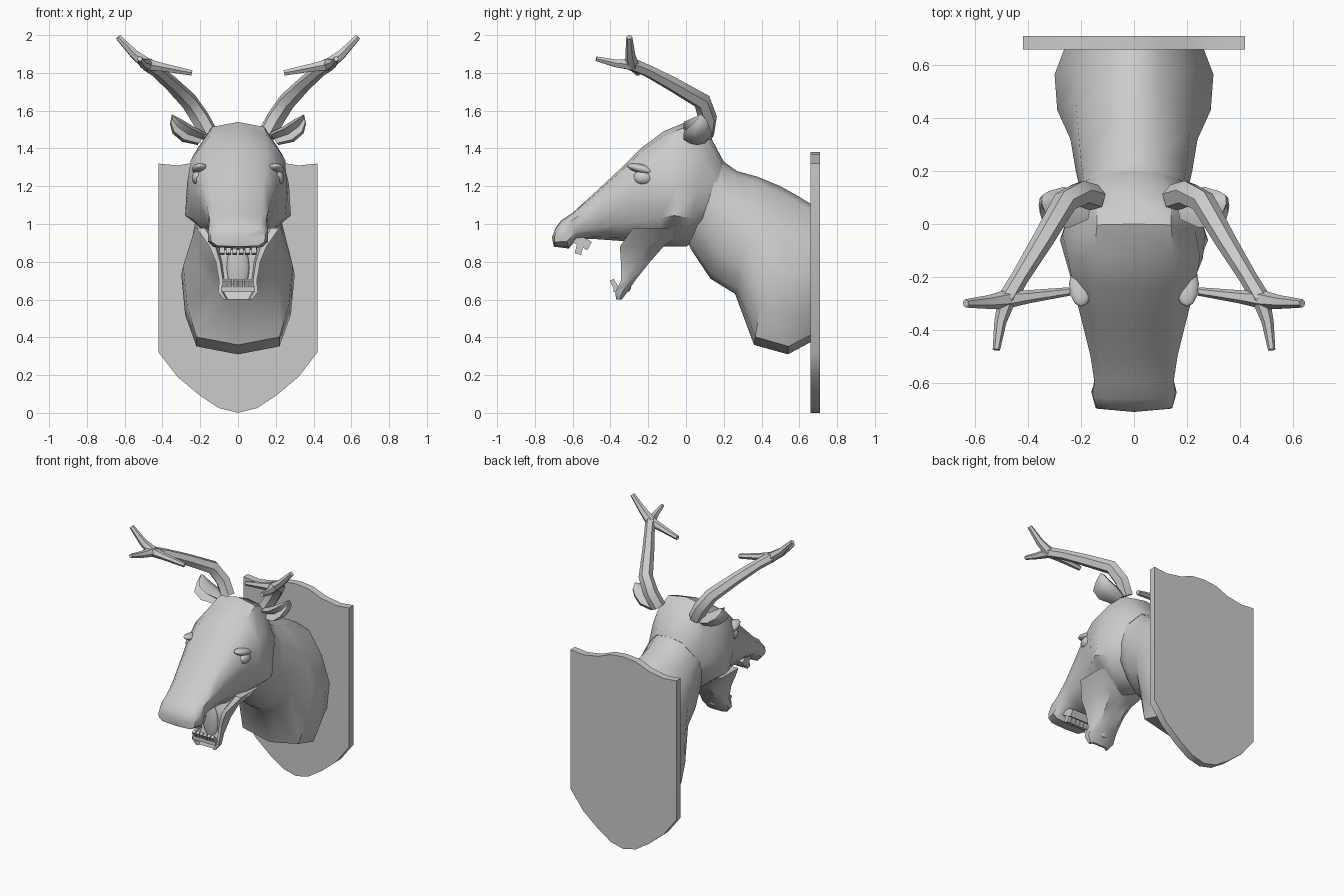
import bpy, bmesh, math
from mathutils import Vector

if "Cube" in bpy.data.objects:
    bpy.data.objects.remove(bpy.data.objects["Cube"])


def loft(name, rings, tip=None):
    """Skin a list of closed rings, capping both ends."""
    bm = bmesh.new()
    vr = [[bm.verts.new(p) for p in r] for r in rings]
    n = len(vr[0])
    for a, b in zip(vr, vr[1:]):
        for i in range(n):
            j = (i + 1) % n
            bm.faces.new((a[i], a[j], b[j], b[i]))
    bm.faces.new(vr[0])
    if tip:
        t = bm.verts.new(tip)
        for i in range(n):
            bm.faces.new((vr[-1][i], vr[-1][(i + 1) % n], t))
    else:
        bm.faces.new(vr[-1])
    bmesh.ops.recalc_face_normals(bm, faces=bm.faces)
    me = bpy.data.meshes.new(name)
    bm.to_mesh(me)
    bm.free()
    ob = bpy.data.objects.new(name, me)
    bpy.context.collection.objects.link(ob)
    return ob


def mirrored(half):
    """Close a half section (starting and ending on x = 0) across x."""
    return half + [(-x, y, z) for x, y, z in half[-2:0:-1]]


def section(ty, tz, by, bz, *w):
    """Body section from top point to bottom point with half widths between."""
    half = [(0, ty, tz)]
    for t, x in zip((.04, .25, .5, .75, .95), w):
        half.append((x, ty + (by - ty) * t, tz + (bz - tz) * t))
    return mirrored(half + [(0, by, bz)])


def ball(name, loc, scale, rot=(0, 0, 0)):
    bpy.ops.mesh.primitive_uv_sphere_add(segments=12, ring_count=8, location=loc, rotation=rot)
    ob = bpy.context.object
    ob.name, ob.scale = name, scale


def block(name, loc, scale, rot=(0, 0, 0)):
    bpy.ops.mesh.primitive_cube_add(size=1, location=loc, rotation=rot)
    ob = bpy.context.object
    ob.name, ob.scale = name, scale


# wall shield
half = [(0, 1.38), (.1, 1.37), (.2, 1.33), (.32, 1.31), (.42, 1.32), (.42, .32),
        (.32, .19), (.2, .09), (.1, .025), (0, 0)]
loft("shield_plaque", [mirrored([(x, y, z) for x, z in half]) for y in (.66, .71)])

# neck and chest
loft("neck", [section(*r) for r in [
    (.12, 1.44, .0, .92, .1, .17, .19, .16, .08),
    (.2, 1.33, .03, .86, .1, .19, .2, .17, .08),
    (.27, 1.28, .13, .71, .1, .2, .22, .19, .1),
    (.38, 1.25, .26, .63, .1, .21, .24, .22, .13),
    (.5, 1.2, .36, .36, .1, .22, .29, .27, .22),
    (.59, 1.15, .54, .31, .1, .22, .3, .28, .22),
    (.67, 1.1, .67, .38, .1, .2, .26, .24, .17)]])

# skull, cheeks and muzzle
loft("head", [section(*r) for r in [
    (.2, 1.33, .06, .92, .1, .18, .19, .17, .08),
    (.12, 1.48, .0, .88, .14, .2, .24, .25, .1),
    (.0, 1.54, -.08, .88, .14, .23, .27, .28, .11),
    (-.12, 1.49, -.14, .88, .15, .25, .26, .25, .12),
    (-.24, 1.4, -.22, .89, .15, .23, .22, .2, .12),
    (-.36, 1.28, -.34, .91, .14, .2, .195, .17, .11),
    (-.5, 1.15, -.48, .92, .13, .165, .16, .15, .1),
    (-.6, 1.06, -.58, .92, .12, .15, .15, .145, .11),
    (-.66, 1.02, -.62, .87, .12, .155, .16, .16, .13),
    (-.69, .98, -.7, .88, .11, .14, .145, .14, .11)]], tip=(0, -.71, .93))


# open lower jaw with a hollow inner side
def jaw_ring(z, f, b, w):
    d = min(.04, (b - f) * .5)
    return mirrored([(0, b, z), (w * .65, b, z), (w, f + (b - f) * .6, z), (w, f, z),
                     (w * .8, f, z), (w * .72, f + d, z), (0, f + d, z)])


loft("lower_jaw", [jaw_ring(*r) for r in [
    (.98, -.28, .02, .22), (.88, -.35, -.12, .15), (.8, -.345, -.19, .118),
    (.7, -.345, -.27, .1), (.64, -.375, -.31, .105), (.6, -.37, -.34, .075)]])
ball("tongue", (0, -.31, .77), (.06, .025, .13), (.05, 0, 0))
block("lower_gum", (0, -.36, .655), (.18, .05, .03))

# teeth
block("upper_gum", (0, -.55, .905), (.2, .09, .05), (-.5, 0, 0))
for i in range(6):
    x = (i - 2.5) * .034
    block("upper_tooth", (x, -.565, .87), (.026, .035, .06), (-.25, 0, 0))
    block("lower_tooth", (x * .85, -.38, .68), (.022, .025, .055), (.5, 0, 0))

for s, side in ((1, "right"), (-1, "left")):
    # eye with brow
    ball("eye_" + side, (s * .205, -.225, 1.245), (.04, .055, .04))
    ball("brow_" + side, (s * .2, -.23, 1.29), (.045, .085, .025), (-.25, 0, 0))

    # cupped ear
    rings = []
    for x, y, z, a, b in [(.19, .06, 1.45, .06, .04), (.265, .05, 1.475, .09, .05),
                          (.32, .045, 1.515, .08, .045), (.345, .07, 1.55, .04, .025)]:
        ring = []
        for k in range(8):
            t = k * math.pi / 4
            c = math.cos(t) * (.2 if k == 4 else 1)
            u = math.sin(t) * b
            ring.append((s * (x - .6 * u), y + a * c, z + .8 * u))
        rings.append(ring)
    loft("ear_" + side, rings, tip=(s * .35, .08, 1.58))

    # antler: main beam and three tines
    cu = bpy.data.curves.new("antler", 'CURVE')
    cu.dimensions, cu.bevel_depth, cu.bevel_resolution, cu.use_fill_caps = '3D', 1, 1, True
    fork = (.48, -.285, 1.845)
    for path in [
        [(.15, .1, 1.47, .05), (.2, .115, 1.56, .05), (.26, .085, 1.65, .047),
         (.35, -.07, 1.74, .04), (.43, -.2, 1.81, .034), (*fork, .036)],
        [(*fork, .036), (.55, -.295, 1.9, .026), (.635, -.3, 1.99, .016)],
        [(*fork, .034), (.505, -.37, 1.85, .023), (.52, -.475, 1.875, .014)],
        [(*fork, .034), (.4, -.275, 1.83, .025), (.245, -.255, 1.8, .016)]]:
        sp = cu.splines.new('POLY')
        sp.points.add(len(path) - 1)
        for p, (x, y, z, r) in zip(sp.points, path):
            p.co, p.radius = (s * x, y, z, 1), r
    tmp = bpy.data.objects.new("antler_path", cu)
    bpy.context.collection.objects.link(tmp)
    bpy.context.view_layer.update()
    me = bpy.data.meshes.new_from_object(tmp.evaluated_get(bpy.context.evaluated_depsgraph_get()))
    bpy.data.objects.remove(tmp)
    bpy.context.collection.objects.link(bpy.data.objects.new("antler_" + side, me))

# shading
bpy.ops.object.select_all(action='SELECT')
bpy.context.view_layer.objects.active = bpy.data.objects["head"]
bpy.ops.object.shade_smooth_by_angle(angle=math.radians(42))
